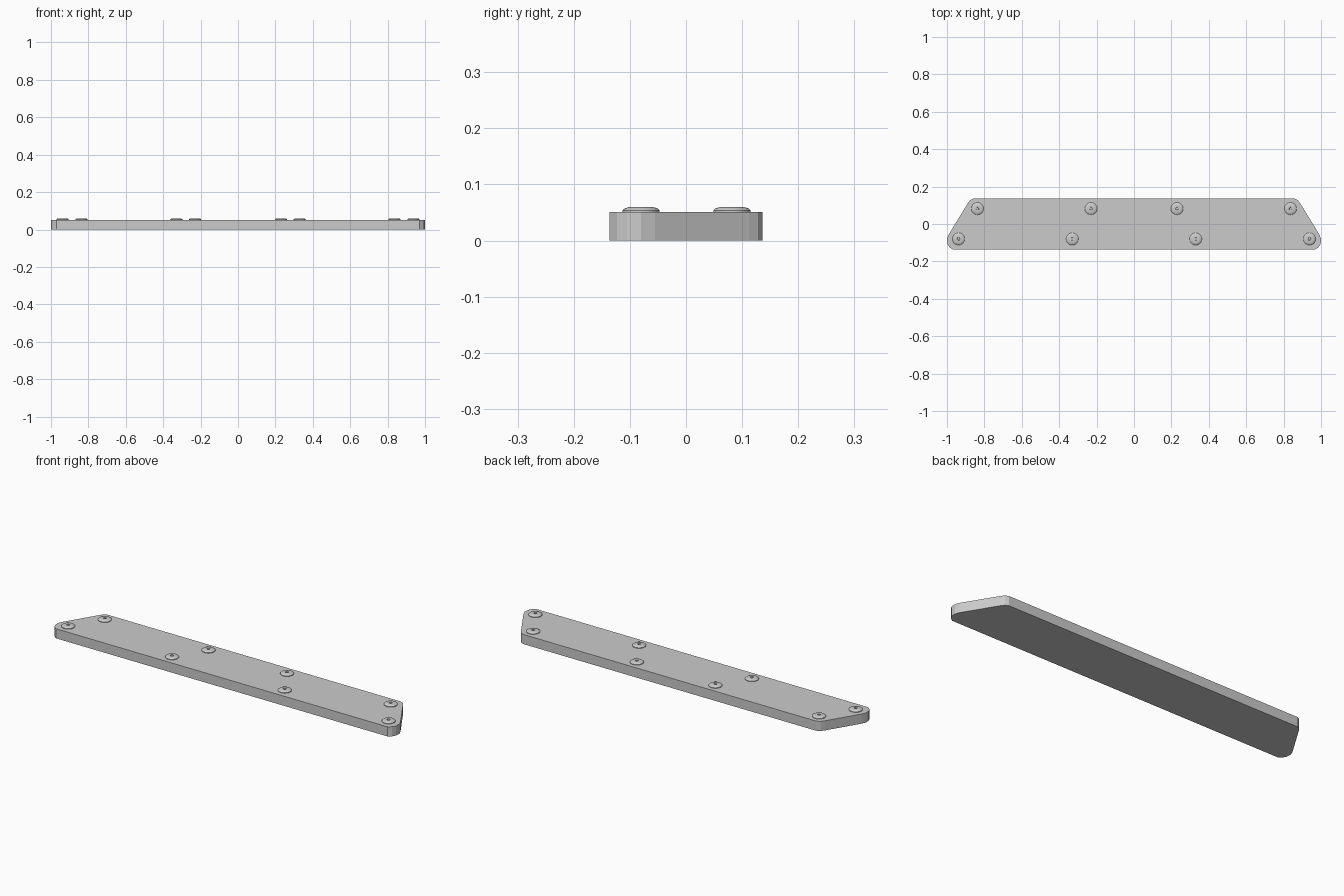
import bpy, bmesh
from math import cos, sin, pi

if "Cube" in bpy.data.objects:
    bpy.data.objects.remove(bpy.data.objects["Cube"])


def finish(name, bm):
    bmesh.ops.recalc_face_normals(bm, faces=bm.faces)
    mesh = bpy.data.meshes.new(name)
    bm.to_mesh(mesh)
    bm.free()
    obj = bpy.data.objects.new(name, mesh)
    bpy.context.collection.objects.link(obj)
    return obj


# Tapered plate: right half of the outline, mirrored to the left
half = [(0.97, -0.136), (0.988, -0.123), (0.998, -0.105), (1.0, -0.08),
        (0.99, -0.055), (0.888, 0.112), (0.876, 0.128), (0.858, 0.136)]
outline = half + [(-x, y) for x, y in reversed(half)]
bm = bmesh.new()
face = bm.faces.new([bm.verts.new((x, y, 0)) for x, y in outline])
ext = bmesh.ops.extrude_face_region(bm, geom=[face], use_keep_orig=True)
for v in ext["geom"]:
    if isinstance(v, bmesh.types.BMVert):
        v.co.z = 0.051
finish("plate", bm)


# Low domed bolt head with a small socket, lathed from a profile
def bolt(name, x, y, sides=20):
    profile = [(0.033, 0.049), (0.033, 0.054), (0.029, 0.0575),
               (0.020, 0.060), (0.008, 0.060), (0.007, 0.055)]
    bm = bmesh.new()
    rings = [[bm.verts.new((r * cos(2 * pi * i / sides), r * sin(2 * pi * i / sides), z))
              for i in range(sides)] for r, z in profile]
    for a, b in zip(rings, rings[1:]):
        for i in range(sides):
            j = (i + 1) % sides
            bm.faces.new((a[i], a[j], b[j], b[i]))
    bm.faces.new(rings[-1])
    bm.faces.new(rings[0])
    obj = finish(name, bm)
    obj.location = (x, y, 0)
    bpy.ops.object.select_all(action='DESELECT')
    obj.select_set(True)
    bpy.context.view_layer.objects.active = obj
    bpy.ops.object.shade_smooth_by_angle(angle=0.6)


# Two rows of bolts, mirrored left and right
for row, y, xs in (("back", 0.082, (0.23, 0.837)), ("front", -0.08, (0.33, 0.938))):
    for x in xs:
        for side in (-1, 1):
            bolt(f"{row}_bolt", side * x, y)
